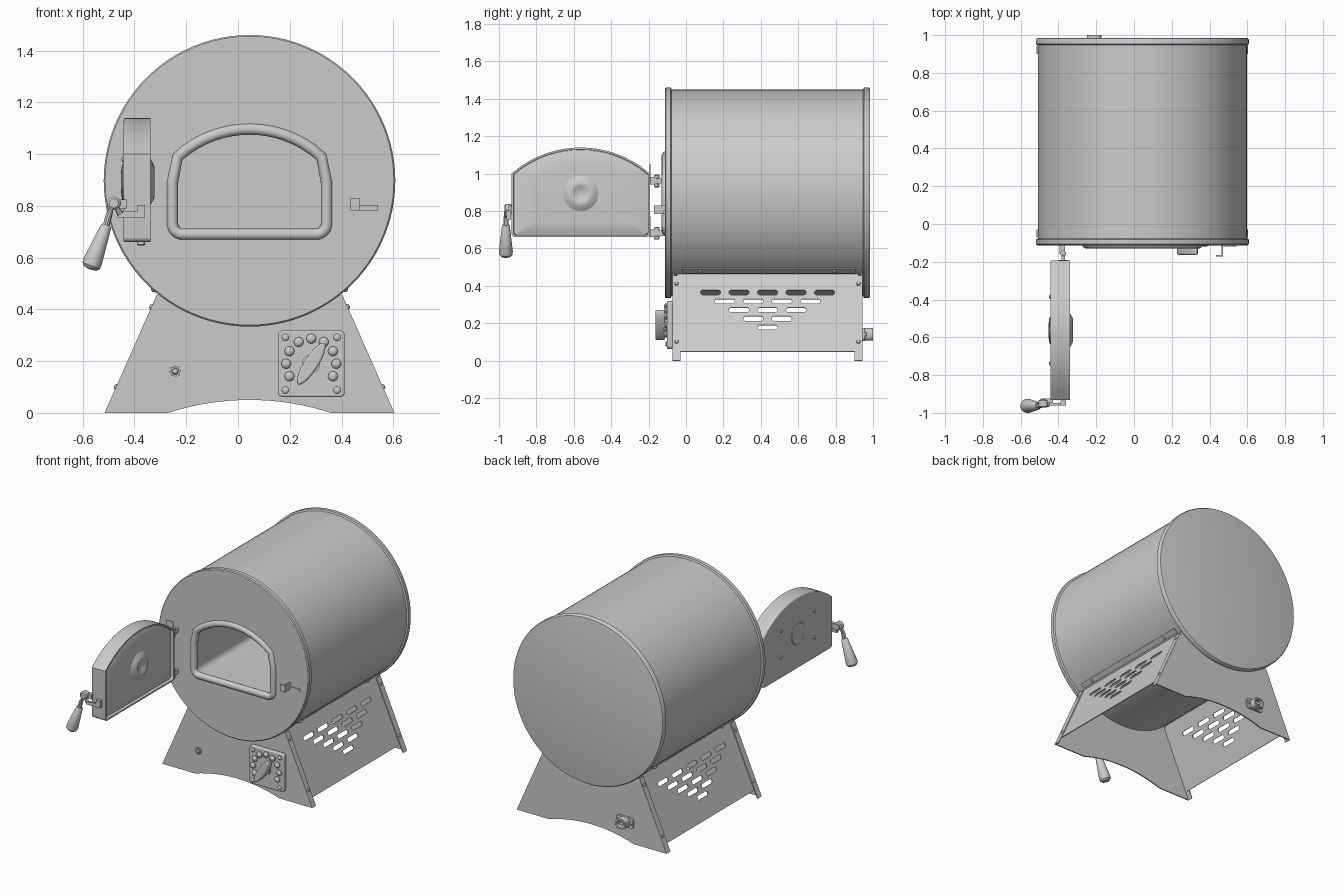
import bpy, bmesh, math
from mathutils import Vector, Matrix

if "Cube" in bpy.data.objects:
    bpy.data.objects.remove(bpy.data.objects["Cube"])

CX, CZ, R = 0.0445, 0.897, 0.553          # drum axis and radius
X, Y, Z = Vector((1, 0, 0)), Vector((0, 1, 0)), Vector((0, 0, 1))


def add(name, me):
    ob = bpy.data.objects.new(name, me)
    bpy.context.collection.objects.link(ob)
    return ob


def from_bm(name, bm):
    bmesh.ops.remove_doubles(bm, verts=bm.verts, dist=1e-5)
    bmesh.ops.recalc_face_normals(bm, faces=bm.faces)
    me = bpy.data.meshes.new(name)
    bm.to_mesh(me)
    bm.free()
    return add(name, me)


def loft(name, loops, cap_start=True, cap_end=True):
    bm = bmesh.new()
    rings = [[bm.verts.new(p) for p in lp] for lp in loops]
    n = len(rings[0])
    for a, b in zip(rings, rings[1:]):
        for i in range(n):
            bm.faces.new((a[i], a[(i + 1) % n], b[(i + 1) % n], b[i]))
    if cap_start:
        bm.faces.new(rings[0])
    if cap_end:
        bm.faces.new(rings[-1])
    return from_bm(name, bm)


def lathe(name, prof, loc, axis, n=24):
    """prof: (radius, height along axis) pairs"""
    q = Z.rotation_difference(Vector(axis).normalized())
    loops = [[Vector(loc) + q @ Vector((r * math.cos(2 * math.pi * i / n), r * math.sin(2 * math.pi * i / n), h))
              for i in range(n)] for r, h in [(max(r, 1e-4), h) for r, h in prof]]
    return loft(name, loops)


def screw(name, loc, axis, r=0.011, h=0.009):
    return lathe(name, [(r, -0.004), (r, h * .35), (r * .75, h * .8), (r * .3, h)], loc, axis, 12)


def box(name, lo, hi):
    lo, hi = Vector(lo), Vector(hi)
    bm = bmesh.new()
    bmesh.ops.create_cube(bm, size=1, matrix=Matrix.Translation((lo + hi) / 2) @ Matrix.Diagonal((*(hi - lo), 1)))
    return from_bm(name, bm)


def curve_mesh(name, loops, mat, dim, **kw):
    cu = bpy.data.curves.new(name, 'CURVE')
    cu.dimensions = dim
    if dim == '2D':
        cu.fill_mode = 'BOTH'
    for k, v in kw.items():
        setattr(cu, k, v)
    closed = dim == '2D' or name.endswith('ring')
    for lp in loops:
        sp = cu.splines.new('POLY')
        sp.points.add(len(lp) - 1)
        for p, q in zip(sp.points, lp):
            p.co = (*q, 0, 1) if len(q) == 2 else (*q, 1)
        sp.use_cyclic_u = closed
    ob = add('tmp', cu)
    dg = bpy.context.evaluated_depsgraph_get()
    me = bpy.data.meshes.new_from_object(ob.evaluated_get(dg))
    bpy.data.objects.remove(ob)
    me.transform(mat)
    me.name = name
    return add(name, me)


def plate(name, loops, o, u, v, t, bevel=0.0):
    """flat sheet with holes: 2D loops in the u, v plane, thickness t centred on o"""
    u, v = Vector(u), Vector(v)
    m = Matrix((u, v, u.cross(v))).transposed().to_4x4()
    m.translation = o
    return curve_mesh(name, loops, m, '2D', extrude=t / 2 - bevel, bevel_depth=bevel,
                      bevel_resolution=2, offset=-bevel)


def rounded(pts, n=6):
    """pts: (x, y, corner radius)"""
    out = []
    for i, (x, y, r) in enumerate(pts):
        p = Vector((x, y))
        if not r:
            out.append((x, y))
            continue
        a = (Vector(pts[i - 1][:2]) - p).normalized()
        b = (Vector(pts[(i + 1) % len(pts)][:2]) - p).normalized()
        half = a.angle(b) / 2
        d = r / math.tan(half)
        c = p + (a + b).normalized() * r / math.sin(half)
        s, e = p + a * d - c, p + b * d - c
        for k in range(n + 1):
            w = (s.lerp(e, k / n)).normalized() * r
            out.append(tuple(c + w))
    return out


def rect(cx, cy, w, h, r=0.0):
    return rounded([(cx + sx * w / 2, cy + sy * h / 2, r) for sx, sy in ((-1, -1), (1, -1), (1, 1), (-1, 1))])


def circle(r, cx=0, cy=0, n=32, ry=None):
    return [(cx + r * math.cos(2 * math.pi * i / n), cy + (ry or r) * math.sin(2 * math.pi * i / n)) for i in range(n)]


def arc(hw, z0, sag, n=16):
    rad = (hw * hw + sag * sag) / (2 * sag)
    return [(hw * (2 * i / n - 1), z0 + math.sqrt(rad * rad - (hw * (2 * i / n - 1)) ** 2) - rad + sag) for i in range(n + 1)]


def arch(cx, hw, z0, zs, zt, r, lean=0.0):
    """door-shaped outline: flat bottom, straight sides, arched top"""
    top = arc(hw - lean, zs, zt - zs)[::-1]
    pts = [(-hw, z0, r), (hw, z0, r)] + ([(hw, zs - .1, .05)] if lean else [])
    pts += [(x, z, 0) for x, z in top] + ([(-hw, zs - .1, .05)] if lean else [])
    return [(x + cx, z) for x, z in rounded(pts)]


# drum shell with rolled rims, front face with opening
lathe('drum_shell', [(.553, -.113), (.558, -.112), (.5635, -.106), (.5635, -.082), (.553, -.077), (.553, .947),
                     (.5635, .952), (.5635, .975), (.558, .983), (.55, .985), (0, .985)],
      (CX, 0, CZ), Y, 96).data.polygons[0].select = False
ob = bpy.data.objects['drum_shell']
bm = bmesh.new()
bm.from_mesh(ob.data)
bmesh.ops.delete(bm, geom=[f for f in bm.faces if len(f.verts) > 4 and f.calc_center_median().y < 0], context='FACES')
bm.to_mesh(ob.data)
bm.free()
mouth = arch(CX, .298, .69, .99, 1.097, .04, .02)
plate('drum_front', [circle(.554, CX, CZ, 96), mouth], (0, -.110, 0), X, Z, .006)
curve_mesh('opening_ring', [[(x, -.108, z) for x, z in mouth]], Matrix(), '3D', bevel_depth=.022, bevel_resolution=4)
loft('chamber', [[(CX + (x - CX) * k, y, .88 + (z - .88) * k) for x, z in mouth] for y, k in ((-.108, .97), (.8, .93))],
     cap_start=False)

# base end plates with arched foot cutout and drum saddle
foot = [(-.559, 0)] + arc(.315, 0, .05) + [(.559, 0)]
foot += [(R * math.sin(a), CZ - R * math.cos(a)) for a in [.685 * (1 - i / 12) for i in range(25)]]
foot = [(x + CX, z) for x, z in foot]
for nm, y in (('front', -.068), ('rear', .94)):
    plate('base_%s_plate' % nm, [foot], (0, y, 0), X, Z, .008)

# sloped side panels with slots, folded flanges and screws
L = math.hypot(.201, .455)
k = L / .455
slots = [rect(.436 + (i - (4 - row) / 2) * .1525, (.366 - row * .0465) * k, .107, .025 * k, .0124)
         for row in range(5) for i in range(5 - row)]
for s, side in ((1, 'right'), (-1, 'left')):
    v = Vector((-s * .201 / L, 0, .455 / L))
    nrm = Vector((s * v.z, 0, .201 / L))
    o = Vector((CX + s * .559, 0, 0))
    plate(side + '_panel', [rect(.436, (.05 + .465) / 2 * k, .97, .415 * k)] + slots, o - nrm * .008, Y, v, .006)
    for nm, y in (('front', -.051), ('rear', .922)):
        plate('%s_%s_flange' % (nm, side), [rect(y, L / 2, .042, L)], o - nrm * .002, Y, v, .006)
        for z in (.10, .41):
            screw('flange_screw', o + v * z * k + Y * y, nrm)
    tan = Vector((s * .424, 0, .358)).normalized()
    out = Vector((s * .358, 0, -.424)).normalized()
    p = Vector((CX, 0, CZ)) + out * (R + .004)
    plate(side + '_drum_flange', [rect(.445, .014, .93, .036)], p, Y, tan, .006)
    for y in (.077, .794):
        screw('drum_flange_screw', p + tan * .012 + Y * y + out * .003, out)

# control panel, dial markers and pointer knob
px, pz = .283, .19
plate('control_panel', [rect(px, pz, .258, .256, .018)], (0, -.086, 0), X, Z, .03, .006)
for i in range(9):
    a = math.radians(30 * i - 30)
    lathe('dial_marker', [(.019, 0), (.019, .008), (.014, .015), (.006, .018)],
          (px + .097 * math.cos(a), -.1, pz + .097 * math.sin(a)), -Y, 16)
for sx in (-1, 1):
    for sz in (-1, 1):
        screw('panel_screw', (px + sx * .1, -.101, pz + sz * .102), -Y, .014)
a = math.atan2(41, 26)
lathe('knob_base', [(.035, 0), (.035, .02)], (px, -.1, pz), -Y)
plate('pointer_knob', [circle(.094, n=32, ry=.027)], (px, -.138, pz), (math.cos(a), 0, math.sin(a)),
      (-math.sin(a), 0, math.cos(a)), .05, .008)
# indicator lamp with notched collar
plate('lamp_collar', [[((.023 if i % 4 < 2 else .017) * math.cos(math.pi * i / 16), (.023 if i % 4 < 2 else .017)
                        * math.sin(math.pi * i / 16)) for i in range(32)]], (-.243, -.076, .161), X, Z, .012)
screw('lamp', (-.243, -.08, .161), -Y, .013, .012)

# rear power inlet
plate('inlet_flange', [rect(0, 0, .13, .07, .02)], (-.21, .95, .14), -X, Z, .014, .003)
plate('inlet_shell', [rect(0, 0, .075, .066, .025), rect(0, 0, .055, .046, .018)], (-.21, .977, .14), -X, Z, .046)
plate('inlet_core', [rect(0, 0, .035, .02, .008)], (-.21, .97, .14), -X, Z, .04)
for sx in (-1, 1):
    screw('inlet_screw', (-.21 + sx * .051, .957, .14), Y)

# open door: pan, rim, padded lining, plug and outer cap
dy = -.563
outer = arch(dy, .37, .66, 1.0, 1.139, .02)
inner = arch(dy, .36, .67, .996, 1.129, .015)
plate('door_body', [outer], (-.402, 0, 0), Y, Z, .08, .006)
plate('door_rim', [outer, inner], (-.354, 0, 0), Y, Z, .032)
loft('door_lining', [[(x, dy + (y - dy) * q, .88 + (z - .88) * q) for y, z in inner]
                     for x, q in ((-.365, 1), (-.358, .99), (-.346, .85), (-.342, .7))])
lathe('door_plug', [(.095, 0), (.085, .006), (.07, .015), (.056, .02), (.045, .019), (.03, .01), (0, .006)],
      (-.342, dy, .893), X, 32)
lathe('door_cap', [(.072, 0), (.07, .006), (.05, .01), (0, .012)], (-.441, dy, .893), -X, 32)
for y in (-.385, -.738):
    for z in (.80, .98):
        screw('door_screw', (-.441, y, z), -X)

# hinges
for z in (.96, .68):
    lathe('hinge_pin', [(.008, -.034), (.015, -.03), (.015, -.016), (.01, -.014), (.01, .014), (.015, .016),
                        (.015, .03), (.008, .034)], (-.375, -.156, z), Z, 16)
    box('hinge_drum_leaf', (-.395, -.156, z - .014), (-.365, -.112, z + .014))
    box('hinge_door_leaf', (-.385, -.196, z - .02), (-.365, -.156, z + .02))
    box('hinge_door_strap', (-.40, -.196, z - .02), (-.35, -.191, z + .09))

# latch catch on the drum face
box('catch_foot', (.465, -.119, .783), (.542, -.112, .803))
box('catch_post', (.463, -.172, .783), (.471, -.112, .83))
box('catch_lip', (.434, -.172, .783), (.471, -.164, .83))

# door handle: bracket, pivot, latch bar, arm and grip
box('handle_bracket', (-.495, -.948, .79), (-.43, -.925, .825))
lathe('handle_pivot', [(.018, -.005), (.026, 0), (.026, .03), (.018, .036)], (-.48, -.935, .81), -Y)
box('latch_bar', (-.465, -.96, .755), (-.36, -.948, .778))
box('latch_tip', (-.388, -.96, .755), (-.36, -.935, .803))
curve_mesh('handle_arm', [[(-.455, -.955, .768), (-.48, -.957, .81), (-.50, -.963, .76), (-.515, -.963, .70)]], Matrix(), '3D',
           bevel_depth=.013, bevel_resolution=3, use_fill_caps=True)
lathe('handle_grip', [(.016, 0), (.021, .006), (.037, .15), (.036, .168), (.025, .18), (0, .183)],
      (-.508, -.963, .726), (-.065, 0, -.171), 32)

# shading
for ob in bpy.data.objects:
    ob.select_set(True)
    bpy.context.view_layer.objects.active = ob
bpy.ops.object.shade_smooth_by_angle(angle=math.radians(35))
